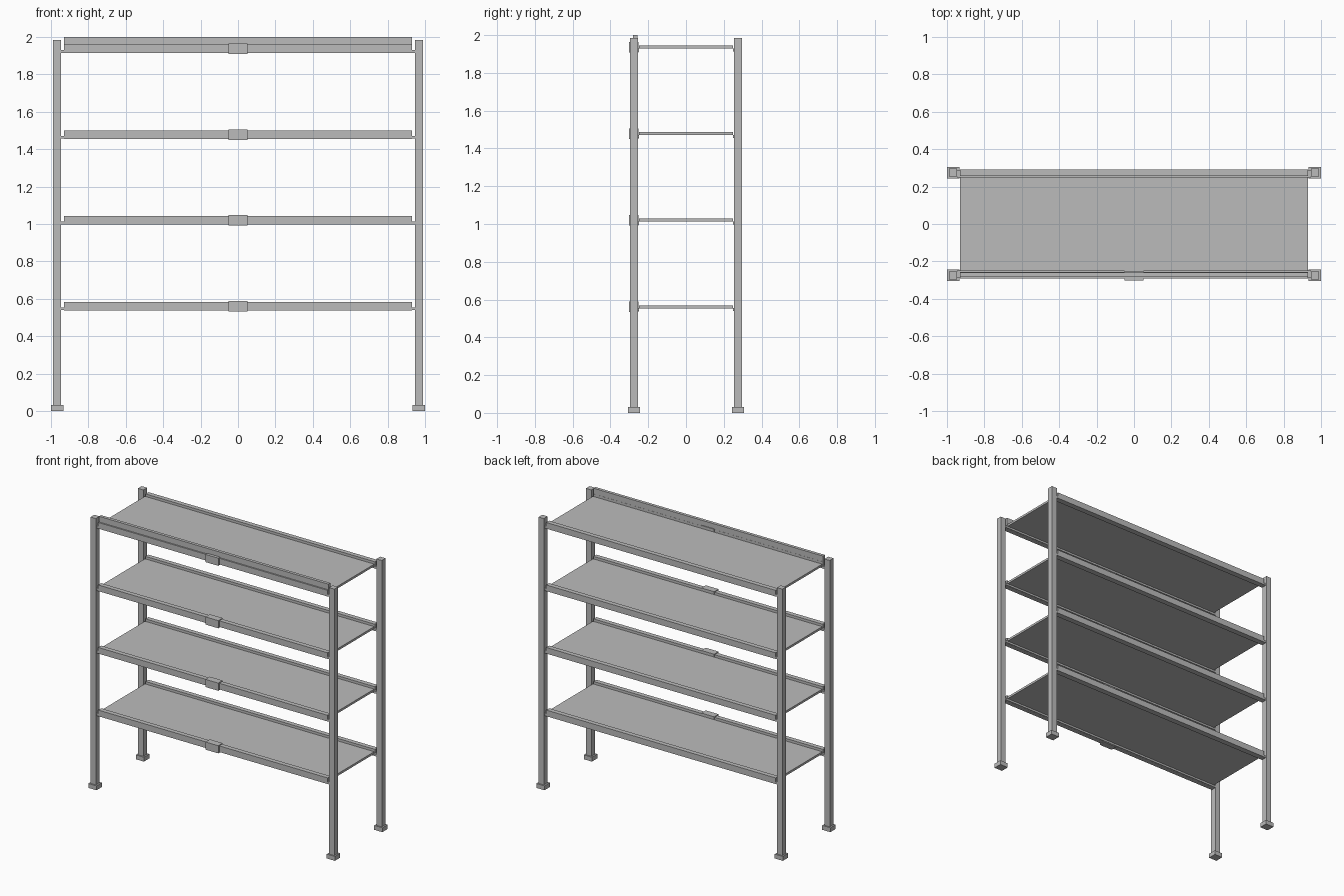
import bpy

cube = bpy.data.objects.get("Cube")
if cube:
    bpy.data.objects.remove(cube, do_unlink=True)

# Single painted metal colour
metal = bpy.data.materials.new("grey_metal")
grey = (0.5, 0.5, 0.5, 1)
metal.diffuse_color = grey
metal.use_nodes = True
metal.node_tree.nodes["Principled BSDF"].inputs["Base Color"].default_value = grey


def box(name, low, high):
    """Axis-aligned box between two corners."""
    bpy.ops.mesh.primitive_cube_add(size=1)
    ob = bpy.context.object
    ob.name = name
    ob.location = [(a + b) / 2 for a, b in zip(low, high)]
    ob.scale = [abs(b - a) for a, b in zip(low, high)]
    bpy.ops.object.transform_apply(location=True, rotation=False, scale=True)
    ob.data.materials.append(metal)
    return ob


POST_X, POST_Y = 0.967, 0.275
POST, FOOT = 0.0215, 0.031
SPAN = 0.93
LEVELS = {"lower": 0.561, "middle": 1.02, "upper": 1.478, "top": 1.936}

# Four posts on square feet
for side, sx in (("left", 1), ("right", -1)):
    for end, sy in (("front", -1), ("back", 1)):
        x, y = sx * POST_X, sy * POST_Y
        box(f"{end}_{side}_post", (x - POST, y - POST, 0.03), (x + POST, y + POST, 1.985))
        box(f"{end}_{side}_foot", (x - 0.033, y - FOOT, 0), (x + 0.033, y + FOOT, 0.032))

for level, z in LEVELS.items():
    # Shelf board
    box(f"{level}_shelf", (-SPAN, -0.25, z - 0.008), (SPAN, 0.25, z + 0.008))
    # Beams, each with a low ledge reaching the posts
    for end, sy in (("front", -1), ("back", 1)):
        box(f"{level}_{end}_beam", (-SPAN, sy * 0.257, z - 0.0225), (SPAN, sy * 0.291, z + 0.0225))
        box(f"{level}_{end}_ledge", (-0.947, sy * 0.249, z - 0.022), (0.947, sy * 0.29, z - 0.007))
    # Central label holder on the front beam
    box(f"{level}_label_holder", (-0.052, -0.303, z - 0.028), (0.052, -0.252, z + 0.028))

# Raised front rail on the top shelf
box("top_front_rail", (-SPAN, -0.281, 1.955), (SPAN, -0.258, 2.0))
